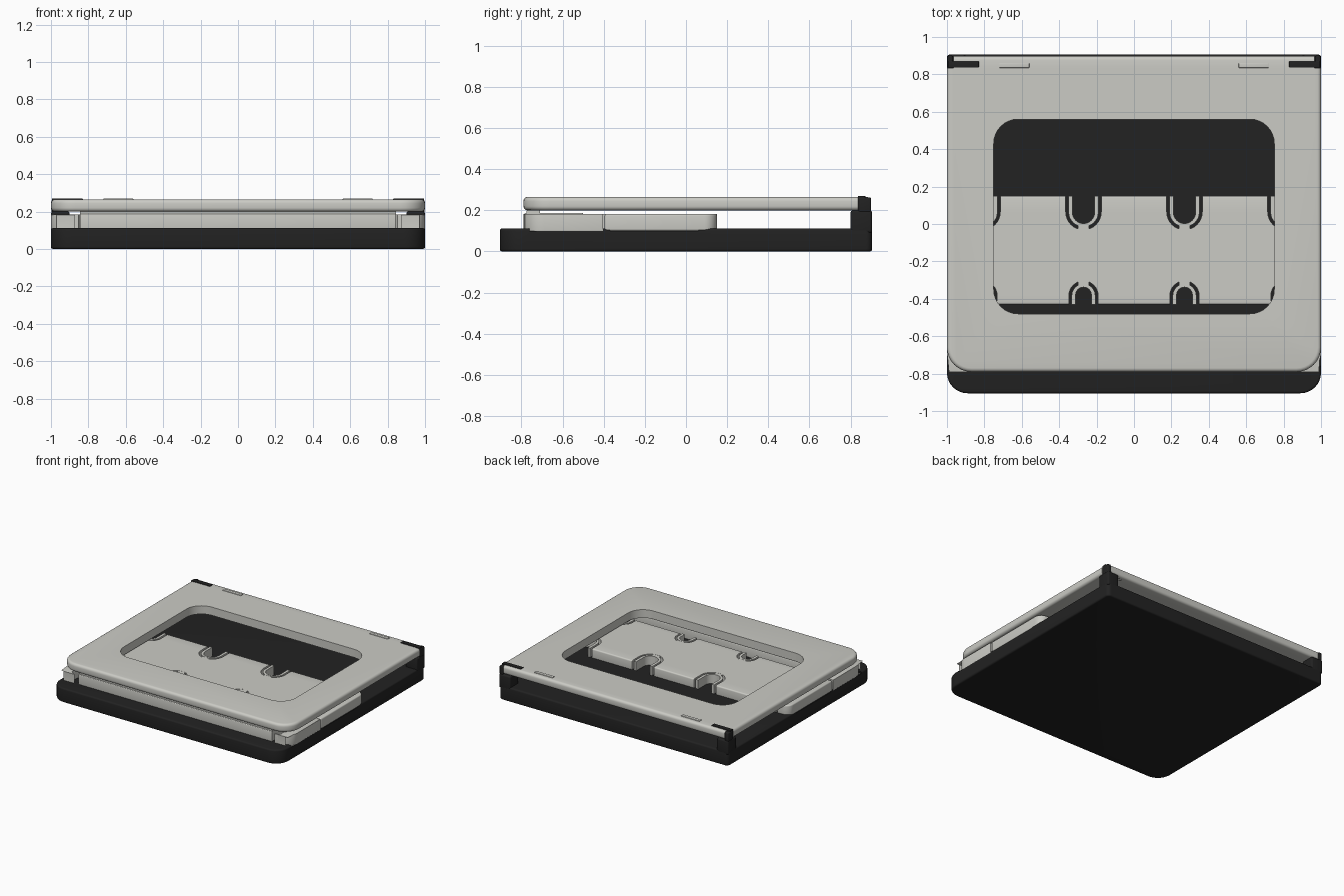
import bpy, bmesh, math

cube = bpy.data.objects.get("Cube")
if cube:
    bpy.data.objects.remove(cube, do_unlink=True)


def material(name, rgb):
    m = bpy.data.materials.new(name)
    m.use_nodes = True
    m.diffuse_color = (*rgb, 1)
    m.node_tree.nodes["Principled BSDF"].inputs["Base Color"].default_value = (*rgb, 1)
    return m


LIGHT = material("warm light grey", (0.60, 0.60, 0.56))
DARK = material("near black", (0.016, 0.016, 0.016))


def activate(ob):
    bpy.ops.object.select_all(action='DESELECT')
    ob.select_set(True)
    bpy.context.view_layer.objects.active = ob


def outline(x0, x1, y0, y1, front, back, steps=8):
    """Rounded rectangle with separate front and back corner radii."""
    pts = []
    for cx, cy, r, start in ((x1 - front, y0 + front, front, -90), (x1 - back, y1 - back, back, 0),
                             (x0 + back, y1 - back, back, 90), (x0 + front, y0 + front, front, 180)):
        for i in range(steps + 1 if r else 1):
            a = math.radians(start + 90 * i / steps)
            pts.append((cx + r * math.cos(a), cy + r * math.sin(a)))
    return pts


def slab(name, pts, z0, z1, mat, bevel=0.0):
    """Extrude a flat outline, with rounded rims if wanted."""
    bm = bmesh.new()
    face = bm.faces.new([bm.verts.new((x, y, z0)) for x, y in pts])
    ext = bmesh.ops.extrude_face_region(bm, geom=[face])["geom"]
    for v in ext:
        if isinstance(v, bmesh.types.BMVert):
            v.co.z = z1
    bmesh.ops.recalc_face_normals(bm, faces=bm.faces)
    me = bpy.data.meshes.new(name)
    bm.to_mesh(me)
    bm.free()
    me.materials.append(mat)
    ob = bpy.data.objects.new(name, me)
    bpy.context.collection.objects.link(ob)
    activate(ob)
    if bevel:
        mod = ob.modifiers.new("rim", 'BEVEL')
        mod.width, mod.segments = bevel, 4
        mod.limit_method, mod.angle_limit = 'ANGLE', math.radians(50)
        bpy.ops.object.modifier_apply(modifier=mod.name)
    return ob


def box(name, x0, x1, y0, y1, z0, z1, mat, bevel=0.0):
    return slab(name, outline(x0, x1, y0, y1, 0, 0), z0, z1, mat, bevel)


def cut(ob, *cutters):
    for c in cutters:
        mod = ob.modifiers.new("cut", 'BOOLEAN')
        mod.operation, mod.object, mod.solver = 'DIFFERENCE', c, 'EXACT'
        activate(ob)
        bpy.ops.object.modifier_apply(modifier=mod.name)
        bpy.data.objects.remove(c, do_unlink=True)


def slot(x, y_round, y_open, r):
    """U outline: round at one end, square at the other."""
    if y_open > y_round:
        return outline(x - r, x + r, y_round, y_open, r * 0.99, 0)
    return outline(x - r, x + r, y_open, y_round, 0, r * 0.99)


# Base with shallow side recesses under the tray
base = slab("base", outline(-1, 1, -0.905, 0.905, 0.11, 0.03), 0, 0.112, DARK, 0.012)
for s in (-1, 1):
    for y0, y1 in ((-0.76, -0.43), (-0.37, 0.06)):
        a, b = sorted((s * 0.96, s * 1.1))
        cut(base, box("recess", a, b, y0, y1, 0.1, 0.2, DARK))

# Lid frame with window and hinge corner reliefs
lid = slab("lid", outline(-1, 1, -0.79, 0.897, 0.13, 0.03), 0.2, 0.265, LIGHT, 0.02)
cut(lid, slab("window", outline(-0.75, 0.75, -0.48, 0.56, 0.13, 0.13), 0.1, 0.4, LIGHT))
for s in (-1, 1):
    a, b = sorted((s * 0.965, s * 1.1))
    cut(lid, box("corner_relief", a, b, 0.835, 1, 0.1, 0.4, LIGHT))

# Tray body: wide part plus a narrower front tongue
body = outline(-1, 1, -0.395, 0.15, 0, 0.06)
body[:1] = [(0.86, -0.43), (0.86, -0.395), (1, -0.395)]
body[-1:] = [(-1, -0.395), (-0.86, -0.395), (-0.86, -0.43)]
tray = slab("tray", body, 0.1, 0.183, LIGHT, 0.01)

# Finger notches, each lined by a thin U wall
notches = [(x, *n) for x in (-0.81, -0.27, 0.27, 0.81)
           for n in ((-0.03, 0.15, 1, 0.095), (-0.305, -0.43, -1, 0.078))]
for x, y, end, d, r in notches:
    cut(tray, slab("notch", slot(x, y, end + d * 0.1, r), 0.05, 0.3, LIGHT))
for x, y, end, d, r in notches:
    wall = slab("notch_wall", slot(x, y + d * 0.015, end, r - 0.015), 0.1, 0.183, LIGHT)
    cut(wall, slab("hollow", slot(x, y + d * 0.033, end + d * 0.1, r - 0.036), 0.05, 0.3, LIGHT))
    a, b = sorted((y - d * 0.012, y + d * 0.022))
    box("notch_bridge", x - 0.03, x + 0.03, a, b, 0.1, 0.182, LIGHT)

# Front panel and its raised lip
box("front_panel", -0.845, 0.845, -0.785, -0.5, 0.105, 0.188, LIGHT, 0.006)
box("front_lip", -0.845, 0.845, -0.775, -0.71, 0.18, 0.2, LIGHT)

for s, side in ((1, "left"), (-1, "right")):
    def mirrored(name, x0, x1, *rest):
        a, b = sorted((s * x0, s * x1))
        return box(side + "_" + name, a, b, *rest)

    # Front corner arm, rounded only on its outer front corner
    arm = outline(0.87, 1, -0.79, -0.403, 0.1, 0)
    arm = [(0.87, -0.79)] + [p for p in arm if p[0] >= 0.9 or p[1] > -0.5]
    slab(side + "_front_arm", [(s * x, y) for x, y in arm], 0.1, 0.183, LIGHT, 0.008)

    # Hinge post, upper cheek and top strap
    mirrored("hinge_post", 0.9, 1, 0.8, 0.905, 0.09, 0.2, DARK, 0.012)
    mirrored("hinge_cheek", 0.967, 0.998, 0.836, 0.9, 0.19, 0.262, DARK, 0.008)
    mirrored("hinge_strap", 0.83, 0.995, 0.836, 0.872, 0.2, 0.27, DARK, 0.003)

    # Lid tab
    mirrored("lid_tab", 0.56, 0.72, 0.835, 0.862, 0.255, 0.27, LIGHT, 0.003)

for ob in bpy.context.scene.objects:
    if ob.type == 'MESH':
        activate(ob)
        bpy.ops.object.shade_smooth_by_angle(angle=math.radians(35))
